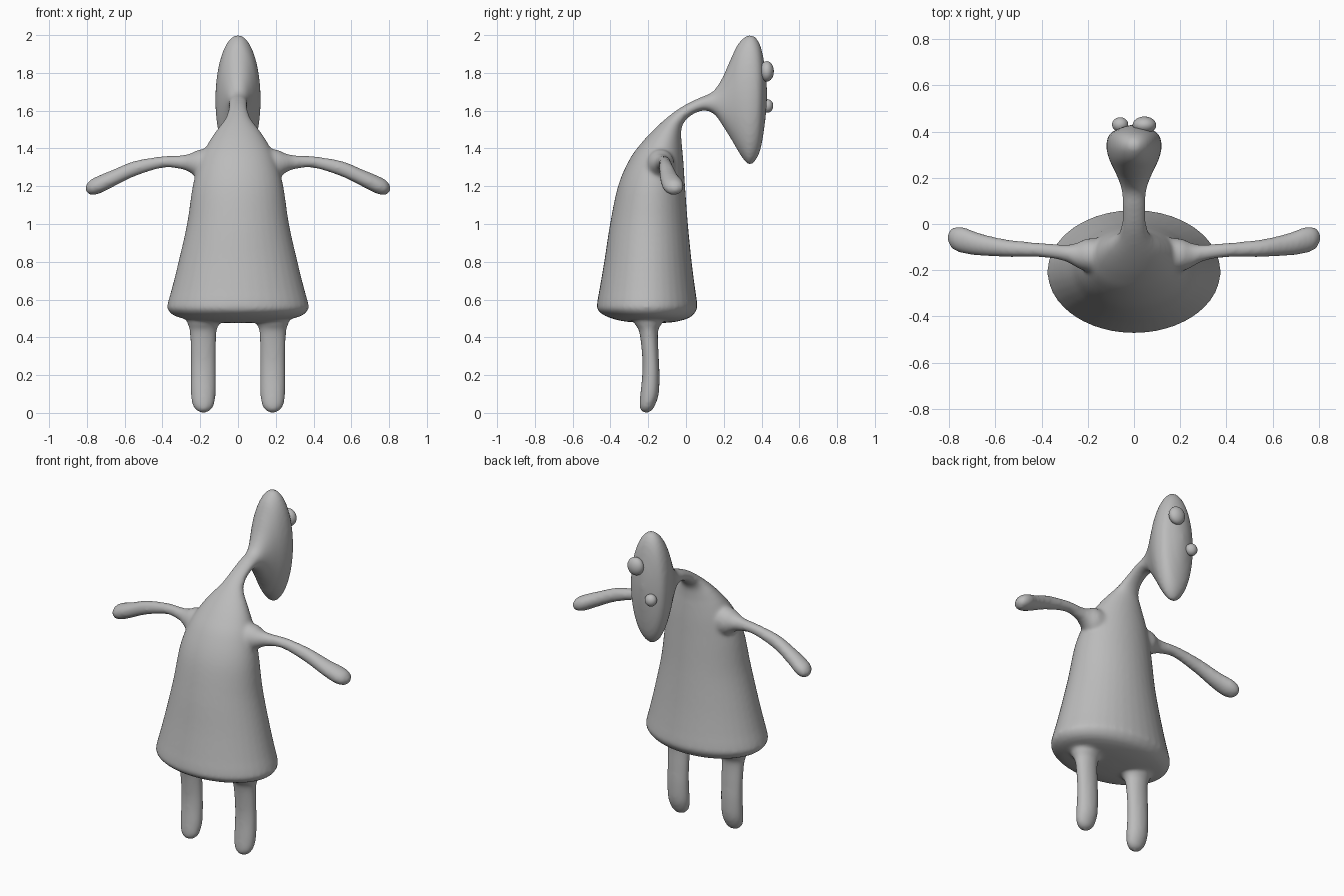
import bpy, bmesh, math
from mathutils import Vector

cube = bpy.data.objects.get("Cube")
if cube:
    bpy.data.objects.remove(cube, do_unlink=True)

grey = bpy.data.materials.new("clay grey")
grey.use_nodes = True
GREY = (0.5, 0.5, 0.5, 1)
grey.diffuse_color = GREY
grey.node_tree.nodes["Principled BSDF"].inputs["Base Color"].default_value = GREY

SIDES, STEPS = 40, 5


def spline(a, b, c, d, t):
    return 0.5 * (2 * b + (c - a) * t + (2 * a - 5 * b + 4 * c - d) * t * t
                  + (3 * b - a - 3 * c + d) * t ** 3)


def loft(bm, rings):
    """Closed tube through elliptical rings, each a (centre, u axis, v axis)."""
    last = len(rings) - 1
    dense = []
    for i in range(last):
        quad = [rings[min(max(i + k, 0), last)] for k in (-1, 0, 1, 2)]
        for s in range(STEPS):
            dense.append([spline(*(q[j] for q in quad), s / STEPS) for j in range(3)])
    dense.append(rings[-1])
    loops = []
    for c, u, v in dense:
        angles = [math.tau * k / SIDES for k in range(SIDES)]
        loops.append([bm.verts.new(c + u * math.cos(a) + v * math.sin(a)) for a in angles])
    for p, q in zip(loops, loops[1:]):
        for k in range(SIDES):
            n = (k + 1) % SIDES
            bm.faces.new((p[k], p[n], q[n], q[k]))
    bm.faces.new(loops[0])
    bm.faces.new(loops[-1])


bm = bmesh.new()

# Torso, neck and head: near (y, z), far (y, z), half width
spine = [
    ((-.19, .475), (-.21, .475), .01),
    ((-.07, .48), (-.33, .485), .17),
    ((.02, .505), (-.42, .51), .32),
    ((.058, .55), (-.468, .545), .372),
    ((.058, .59), (-.47, .585), .37),
    ((.048, .66), (-.457, .66), .35),
    ((.03, .8), (-.433, .8), .315),
    ((.01, 1.0), (-.402, 1.0), .27),
    ((-.005, 1.2), (-.36, 1.2), .24),
    ((-.013, 1.32), (-.30, 1.34), .205),
    ((-.02, 1.4), (-.235, 1.43), .165),
    ((-.025, 1.46), (-.16, 1.51), .12),
    ((-.02, 1.52), (-.08, 1.58), .07),
    ((.02, 1.57), (-.01, 1.628), .053),
    ((.09, 1.60), (.07, 1.668), .05),
    ((.15, 1.58), (.14, 1.70), .053),
    ((.20, 1.51), (.19, 1.77), .068),
    ((.25, 1.43), (.235, 1.87), .09),
    ((.295, 1.355), (.28, 1.96), .11),
    ((.34, 1.313), (.34, 2.002), .12),
    ((.39, 1.38), (.39, 1.955), .105),
    ((.42, 1.55), (.42, 1.82), .05),
    ((.43, 1.68), (.43, 1.69), .004),
]
rings = []
for near, far, w in spine:
    a, b = Vector((0, *near)), Vector((0, *far))
    rings.append(((a + b) / 2, (a - b) / 2, Vector((w, 0, 0))))
loft(bm, rings)

# Arm: x, y, z, half depth, half height
arm = [
    (.10, -.14, 1.31, .08, .09), (.20, -.135, 1.315, .072, .08),
    (.25, -.135, 1.322, .052, .052), (.30, -.125, 1.327, .036, .037),
    (.40, -.113, 1.328, .031, .031), (.55, -.105, 1.292, .038, .041),
    (.67, -.088, 1.238, .049, .046), (.74, -.07, 1.207, .057, .048),
    (.785, -.062, 1.193, .046, .038), (.808, -.058, 1.19, .012, .01),
]
# Leg: y, z, half depth, half width
leg = [
    (-.2, .56, .09, .09), (-.2, .48, .075, .085), (-.198, .43, .05, .071),
    (-.188, .3, .044, .067), (-.186, .2, .046, .067), (-.193, .1, .049, .066),
    (-.205, .04, .041, .056), (-.21, .012, .028, .035), (-.212, .0, .008, .01),
]
for side in (1, -1):
    loft(bm, [(Vector((side * x, y, z)), Vector((0, d, 0)), Vector((0, 0, h)))
              for x, y, z, d, h in arm])
    loft(bm, [(Vector((side * .184, y, z)), Vector((0, d, 0)), Vector((w, 0, 0)))
              for y, z, d, w in leg])

bmesh.ops.recalc_face_normals(bm, faces=bm.faces)
mesh = bpy.data.meshes.new("figure")
bm.to_mesh(mesh)
bm.free()
mesh.materials.append(grey)
figure = bpy.data.objects.new("figure", mesh)
bpy.context.collection.objects.link(figure)

# Fuse the limbs into one soft skin
skin = figure.modifiers.new("fuse", "REMESH")
skin.mode = "VOXEL"
skin.voxel_size = 0.011
skin.use_smooth_shade = True
soften = figure.modifiers.new("soften", "SMOOTH")
soften.factor = 0.5
soften.iterations = 8

# Two uneven eyes on the face
for name, place, size in (
    ("large_eye", (.045, .428, 1.808), (.051, .037, .054)),
    ("small_eye", (-.06, .43, 1.625), (.035, .032, .036)),
):
    bpy.ops.mesh.primitive_uv_sphere_add(segments=32, ring_count=16, location=place)
    eye = bpy.context.object
    eye.name = name
    eye.scale = size
    eye.data.materials.append(grey)
    bpy.ops.object.shade_smooth()
